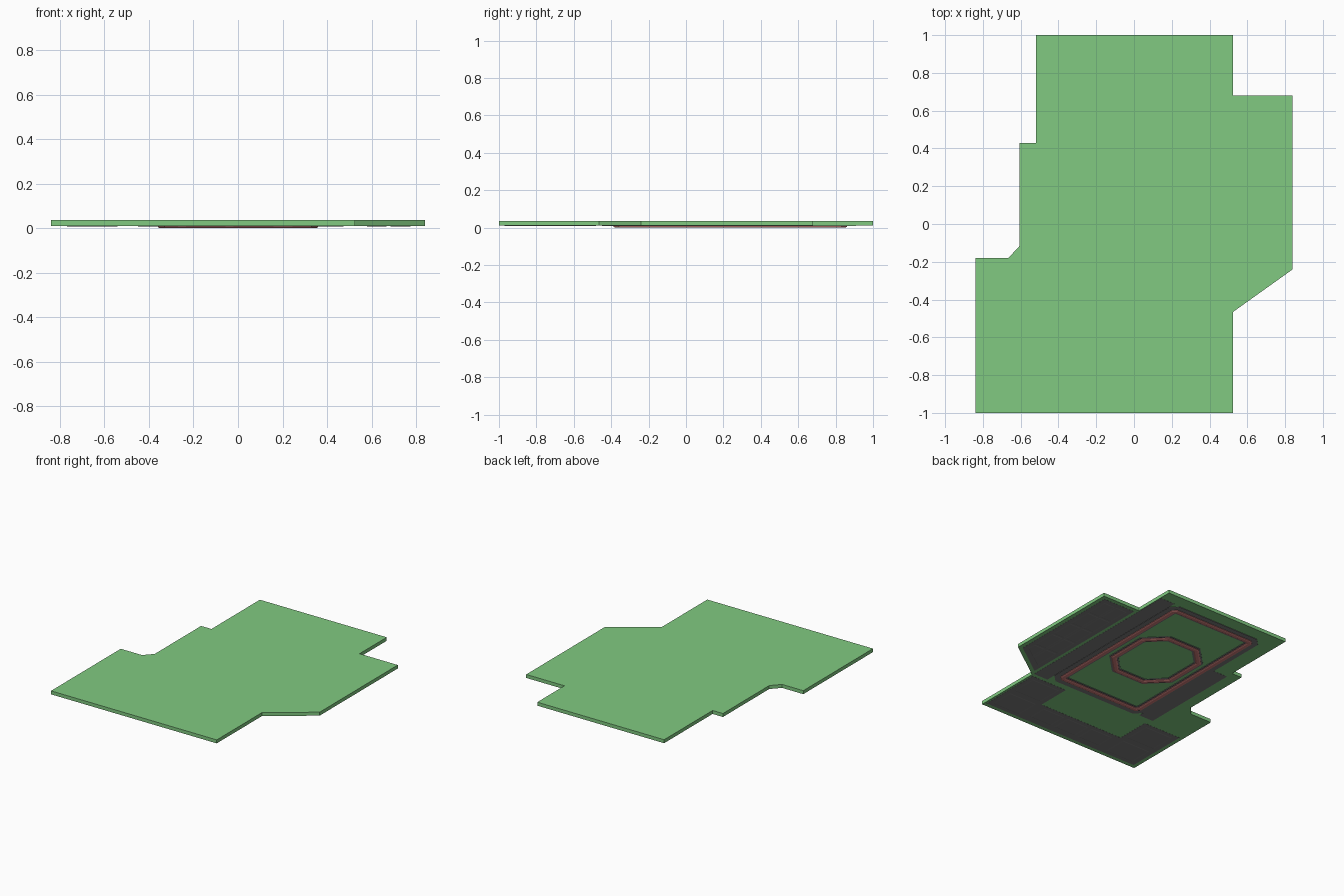
import bpy, bmesh
from mathutils import Vector

if "Cube" in bpy.data.objects:
    bpy.data.objects.remove(bpy.data.objects["Cube"])


def material(name, rgb):
    m = bpy.data.materials.new(name)
    m.diffuse_color = (*rgb, 1)
    m.use_nodes = True
    m.node_tree.nodes["Principled BSDF"].inputs["Base Color"].default_value = m.diffuse_color
    return m


GREEN = material("green_plate", (0.22, 0.59, 0.22))
DARK = material("dark_grey", (0.2, 0.2, 0.2))
RED = material("red_trim", (0.6, 0.2, 0.19))


def inset(poly, d):
    """Move every edge of a counter-clockwise outline inwards by d."""
    pts = [Vector(p) for p in poly]
    out = []
    for i, p in enumerate(pts):
        a = (p - pts[i - 1]).normalized()
        b = (pts[(i + 1) % len(pts)] - p).normalized()
        na, nb = Vector((-a.y, a.x)), Vector((-b.y, b.x))
        out.append(p + (na + nb) * d / (1 + na.dot(nb)))
    return out


def loft(name, poly, profile, mat, ring=False):
    """Loft an outline through (inset, z) steps; capped solid or closed ring."""
    bm = bmesh.new()
    loops = [[bm.verts.new((p.x, p.y, z)) for p in inset(poly, d)]
             for d, z in profile]
    n = len(poly)
    pairs = list(zip(loops, loops[1:]))
    if ring:
        pairs.append((loops[-1], loops[0]))
    else:
        bm.faces.new(loops[0])
        bm.faces.new(loops[-1])
    for a, b in pairs:
        for i in range(n):
            j = (i + 1) % n
            bm.faces.new((a[i], a[j], b[j], b[i]))
    bmesh.ops.recalc_face_normals(bm, faces=bm.faces)
    me = bpy.data.meshes.new(name)
    bm.to_mesh(me)
    bm.free()
    ob = bpy.data.objects.new(name, me)
    me.materials.append(mat)
    bpy.context.collection.objects.link(ob)
    return ob


def rect(x0, x1, y0, y1):
    return [(x0, y0), (x1, y0), (x1, y1), (x0, y1)]


def cut_rect(cy, hx, hy, cx, cyy):
    """Rectangle centred on x = 0 with corners cut by cx, cyy."""
    q = [(hx, hy - cyy), (hx - cx, hy)]
    pts = q + [(-x, y) for x, y in reversed(q)]
    pts += [(-x, -y) for x, y in pts]
    return [(x, y + cy) for x, y in pts]


Z = 0.01  # underside of the plate

# Main floor plate
plate = [(-0.84, -1), (0.525, -1), (0.525, -0.465), (0.84, -0.24),
         (0.84, 0.68), (0.525, 0.68), (0.525, 1), (-0.52, 1), (-0.52, 0.43),
         (-0.605, 0.43), (-0.605, -0.115), (-0.665, -0.18), (-0.84, -0.18)]
loft("floor_plate", plate, [(0, Z), (0, 0.036)], GREEN)


def backing(name, poly):
    loft(name, poly, [(0, Z + 0.002), (0, Z - 0.0008)], DARK)


def tile(name, poly):
    loft(name, poly, [(0, Z), (0.01, Z - 0.002)], DARK)


# Side wing underside: backing and a two-column tile grid with a sloped end
backing("wing_backing", [(0.545, -0.415), (0.81, -0.225), (0.81, 0.65), (0.545, 0.65)])
rows = [-0.13, 0.06, 0.25, 0.44, 0.62]
for x0, x1 in ((0.575, 0.674), (0.68, 0.78)):
    for y0, y1 in zip(rows, rows[1:]):
        tile("wing_tile", rect(x0, x1, y0, y1 - 0.006))
    tile("wing_end_tile", [(x0, -0.35 + 0.7 * (x0 - 0.575)),
                           (x1, -0.35 + 0.7 * (x1 - 0.575)),
                           (x1, -0.136), (x0, -0.136)])

# U-shaped front underside: backing, end tiles and middle tiles
backing("front_backing", [(-0.81, -0.97), (0.51, -0.97), (0.51, -0.48), (0.21, -0.48),
                          (0.21, -0.74), (-0.5, -0.74), (-0.5, -0.48), (-0.81, -0.48)])
for cx in (0.36, -0.655):
    tile("front_end_tile", rect(cx - 0.12, cx + 0.12, -0.945, -0.755))
    tile("front_end_tile", rect(cx - 0.12, cx + 0.12, -0.715, -0.51))
for i in range(3):
    cx = 0.07 - 0.215 * i
    tile("front_middle_tile", rect(cx - 0.095, cx + 0.095, -0.92, -0.77))

# Long dark strips beside the frame
backing("long_strip", rect(0.40, 0.52, -0.45, 0.91))
backing("short_strip", rect(-0.52, -0.40, -0.42, 0.375))

# Rectangular and octagonal raised frames: dark flange under red trim
CY = 0.237
for name, outline, grow in (
        ("outer_frame", cut_rect(CY, 0.36, 0.625, 0.03, 0.03), 0.04),
        ("octagon_frame", cut_rect(CY, 0.27, 0.30, 0.14, 0.14), 0.012)):
    loft(name + "_flange", outline,
         [(-grow, Z + 0.001), (-grow, 0.007), (0.05, 0.007), (0.05, Z + 0.001)],
         DARK, ring=True)
    loft(name + "_trim", outline,
         [(0, 0.008), (0, 0.004), (0.01, 0), (0.028, 0), (0.038, 0.004), (0.038, 0.008)],
         RED, ring=True)
